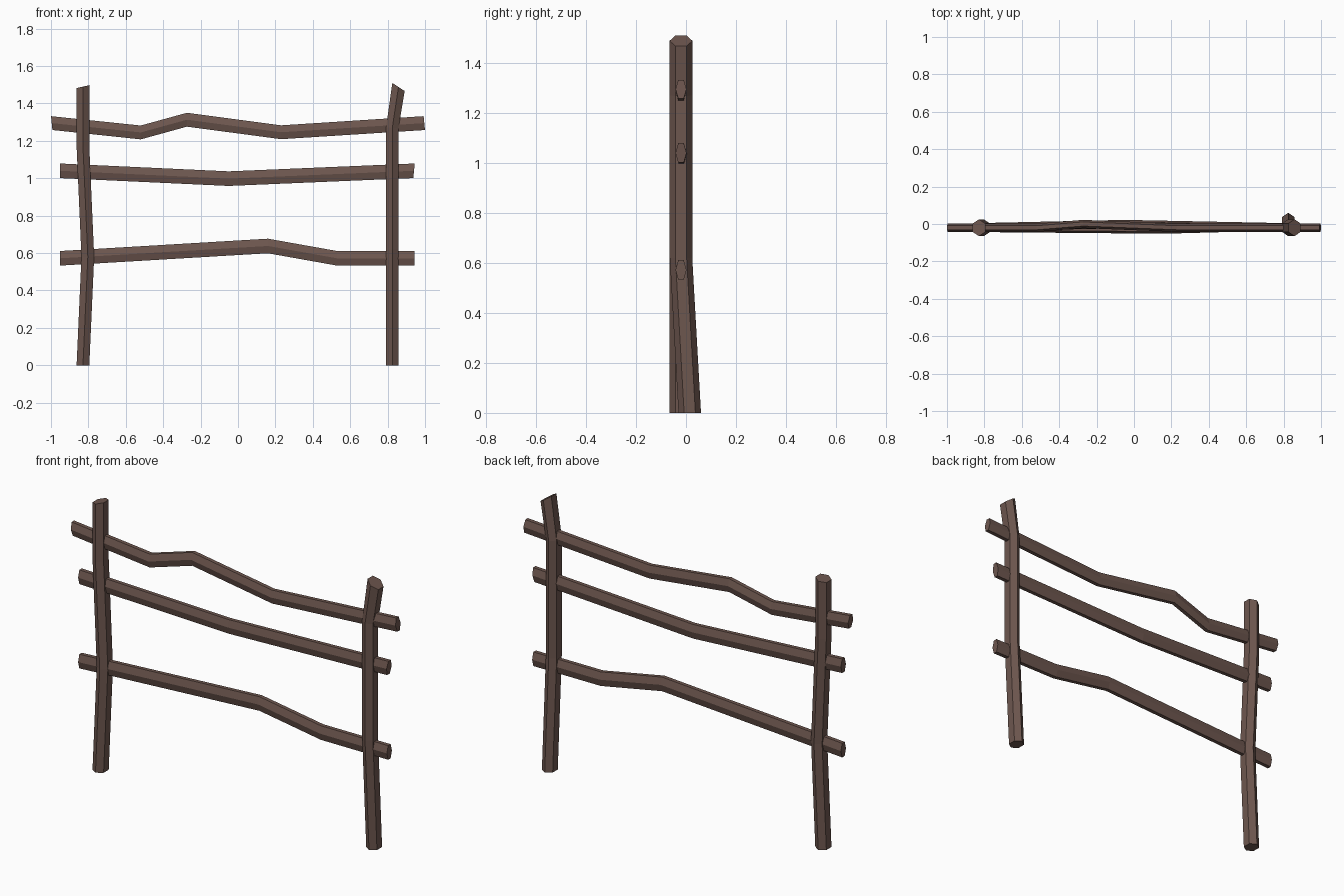
import bpy, bmesh

if "Cube" in bpy.data.objects:
    bpy.data.objects.remove(bpy.data.objects["Cube"])

bark = bpy.data.materials.new("weathered_wood")
bark.diffuse_color = (0.155, 0.095, 0.078, 1)
bark.use_nodes = True
bark.node_tree.nodes["Principled BSDF"].inputs["Base Color"].default_value = bark.diffuse_color


def log(name, path, half_width, half_depth, upright):
    """Six-sided log swept along points of (along, across, y, end slant)."""
    a, d = half_width, half_depth
    section = [(0, -d), (a, -d / 2), (a, d / 2), (0, d), (-a, d / 2), (-a, -d / 2)]
    bm = bmesh.new()
    rings = []
    for along, across, y, slant in path:
        ring = []
        for u, v in section:
            p, q = along + slant * u, across + u
            ring.append(bm.verts.new((q, y + v, p) if upright else (p, y + v, q)))
        rings.append(ring)
    for r0, r1 in zip(rings, rings[1:]):
        for i in range(6):
            j = (i + 1) % 6
            bm.faces.new((r0[i], r0[j], r1[j], r1[i]))
    bm.faces.new(rings[0])
    bm.faces.new(rings[-1])
    bmesh.ops.recalc_face_normals(bm, faces=bm.faces)
    mesh = bpy.data.meshes.new(name)
    bm.to_mesh(mesh)
    bm.free()
    mesh.materials.append(bark)
    bpy.context.collection.objects.link(bpy.data.objects.new(name, mesh))


# Crooked posts: (z, x, y, slant)
log("left_post", [(0, -0.829, -0.02, 0), (0.58, -0.803, -0.02, 0),
                  (1.17, -0.829, -0.02, 0), (1.49, -0.829, -0.02, 0.22)],
    0.034, 0.045, True)
log("right_post", [(0, 0.825, 0.015, 0), (0.62, 0.825, -0.02, 0),
                   (1.27, 0.825, -0.02, -0.1), (1.488, 0.858, -0.02, -0.65)],
    0.033, 0.045, True)

# Bent rails: (x, z, y, slant)
log("top_rail", [(-0.996, 1.295, -0.02, -0.1), (-0.52, 1.245, -0.02, 0),
                 (-0.273, 1.313, 0.0, 0), (0.23, 1.246, -0.02, 0),
                 (0.996, 1.295, -0.02, -0.1)], 0.037, 0.022, False)
log("middle_rail", [(-0.952, 1.04, -0.02, 0), (-0.05, 0.998, 0.0, 0),
                    (0.941, 1.04, -0.02, 0.1)], 0.039, 0.022, False)
log("bottom_rail", [(-0.952, 0.572, -0.02, 0), (0.16, 0.638, -0.03, 0),
                    (0.53, 0.572, -0.02, 0), (0.943, 0.572, -0.02, 0)],
    0.039, 0.022, False)
